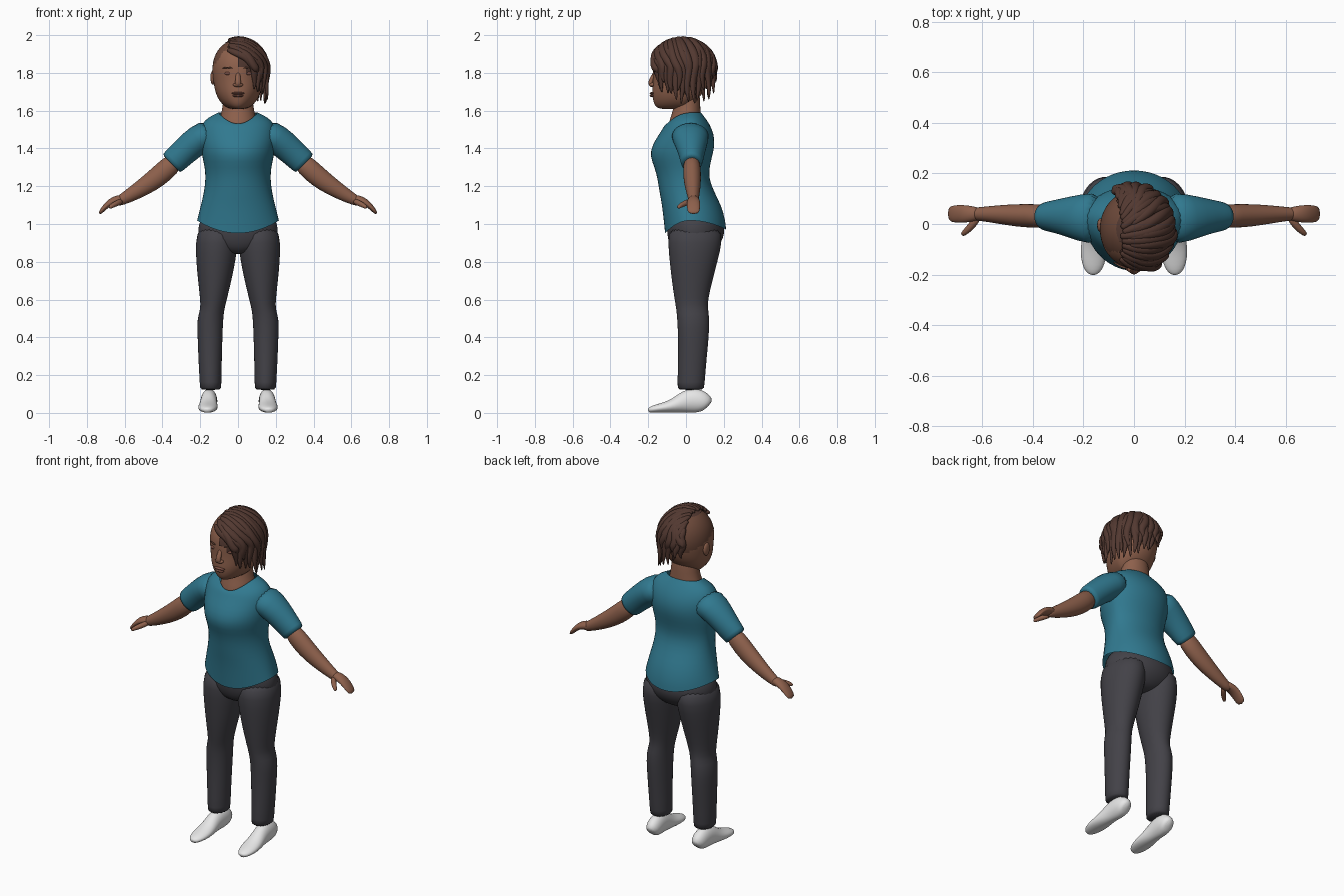
import bpy, bmesh, math, random
from mathutils import Vector

random.seed(4)
if "Cube" in bpy.data.objects:
    bpy.data.objects.remove(bpy.data.objects["Cube"])


def material(name, r, g, b):
    m = bpy.data.materials.new(name)
    m.use_nodes = True
    m.diffuse_color = (r, g, b, 1)
    m.node_tree.nodes["Principled BSDF"].inputs["Base Color"].default_value = (r, g, b, 1)
    return m


SKIN = material("skin", .27, .118, .072)
SCALP = material("shaved_hair", .15, .066, .042)
HAIR = material("dark_brown_hair", .085, .04, .03)
TEAL = material("teal_cloth", .03, .19, .275)
GREY = material("charcoal_cloth", .056, .054, .064)
WHITE = material("white_shoe", .8, .8, .8)
LIP = material("lip", .2, .078, .055)


def make(name, rings, mat, levels=1, caps=True):
    """Skin a list of vertex rings into a smooth object."""
    bm = bmesh.new()
    rows = [[bm.verts.new(p) for p in ring] for ring in rings]
    n = len(rows[0])
    for a, b in zip(rows, rows[1:]):
        for i in range(n):
            j = (i + 1) % n
            bm.faces.new((a[i], a[j], b[j], b[i]))
    if caps:
        bm.faces.new(rows[0])
        bm.faces.new(rows[-1])
    bmesh.ops.recalc_face_normals(bm, faces=bm.faces)
    for f in bm.faces:
        f.smooth = True
    me = bpy.data.meshes.new(name)
    bm.to_mesh(me)
    bm.free()
    me.materials.append(mat)
    ob = bpy.data.objects.new(name, me)
    bpy.context.collection.objects.link(ob)
    if levels:
        sub = ob.modifiers.new("smooth", "SUBSURF")
        sub.levels = sub.render_levels = levels
    return ob


def body(name, rows, mat, y0, side=1, n=24, levels=1, caps=True):
    """Stack of rings: z, centre x, half width, front y, back y, front dip, back dip."""
    rings = []
    for z, cx, rx, yf, yb, *dip in rows:
        df, db = dip or (0, 0)
        ring = []
        for i in range(n):
            c, s = math.cos(math.tau * i / n), math.sin(math.tau * i / n)
            reach, drop = (y0 - yf, df) if s < 0 else (yb - y0, db)
            ring.append((side * (cx + rx * c), y0 + reach * s, z - drop * s * s))
        rings.append(ring)
    return make(name, rings, mat, levels, caps)


def tube(name, path, sizes, normals, mat, n=12, levels=1):
    """Elliptical tube; each size is half width across and half height along the normal."""
    path = [Vector(p) for p in path]
    rings = []
    for k, p in enumerate(path):
        t = (path[min(k + 1, len(path) - 1)] - path[max(k - 1, 0)]).normalized()
        hint = normals[k] if isinstance(normals, list) else Vector(normals)
        across = t.cross(hint).normalized()
        up = across.cross(t)
        w, h = sizes[k]
        rings.append([p + across * w * math.cos(math.tau * i / n)
                      + up * h * math.sin(math.tau * i / n) for i in range(n)])
    return make(name, rings, mat, levels)


def blob(name, loc, radii, mat):
    me = bpy.data.meshes.new(name)
    bm = bmesh.new()
    bmesh.ops.create_uvsphere(bm, u_segments=20, v_segments=12, radius=1)
    for v in bm.verts:
        v.co = Vector(a * r + c for a, r, c in zip(v.co, radii, loc))
    for f in bm.faces:
        f.smooth = True
    bm.to_mesh(me)
    bm.free()
    me.materials.append(mat)
    ob = bpy.data.objects.new(name, me)
    bpy.context.collection.objects.link(ob)
    return ob


# Shirt body, with a dipping hem and neckline
body("shirt", [
    (1.02, 0, .219, -.112, .214, .07, .05), (1.05, 0, .211, -.118, .21, .04, .03),
    (1.1, 0, .198, -.128, .188), (1.17, 0, .181, -.142, .15), (1.24, 0, .173, -.152, .122),
    (1.3, 0, .177, -.168, .125), (1.36, 0, .192, -.194, .14), (1.42, 0, .2, -.181, .154),
    (1.48, 0, .205, -.14, .148), (1.53, 0, .195, -.122, .125, .02, 0),
    (1.565, 0, .16, -.112, .1, .04, 0), (1.59, 0, .105, -.102, .08, .06, 0)],
    TEAL, .02, caps=False)

# Trousers: hips, then one leg each side
body("trouser_hips", [
    (1.07, 0, .18, -.1, .17), (1, 0, .21, -.102, .2), (.95, 0, .216, -.102, .207),
    (.9, 0, .2, -.092, .188), (.86, 0, .13, -.07, .15), (.84, 0, .06, -.04, .11)], GREY, .04)

for s, label in ((1, "left"), (-1, "right")):
    body(label + "_trouser_leg", [
        (1, .105, .105, -.09, .19), (.9, .112, .114, -.097, .193), (.8, .118, .104, -.087, .167),
        (.7, .123, .089, -.076, .141), (.6, .13, .071, -.061, .116), (.55, .135, .063, -.052, .116),
        (.5, .148, .07, -.047, .126), (.4, .148, .066, -.042, .121), (.3, .148, .063, -.042, .111),
        (.14, .145, .057, -.046, .097), (.12, .145, .057, -.046, .097)], GREY, .03, s)

    # Shoe, running from heel to toe: y, half width, height
    shoe = [(.118, .024, .07), (.105, .04, .1), (.07, .045, .13), (.02, .044, .13), (-.02, .045, .108),
            (-.06, .05, .078), (-.11, .054, .058), (-.16, .046, .044), (-.19, .03, .032), (-.2, .012, .022)]
    tube(label + "_shoe", [(s * (.155 - .04 * y), y, h / 2) for y, w, h in shoe],
         [(w, h / 2) for y, w, h in shoe], (0, 0, 1), WHITE, 16)

    # Sleeve, arm, hand and thumb
    tube(label + "_sleeve",
         [(s * .13, .02, 1.485), (s * .21, .025, 1.45), (s * .285, .03, 1.383),
          (s * .345, .03, 1.327), (s * .355, .03, 1.317)],
         [(.11, .082), (.095, .08), (.072, .074), (.058, .069), (.056, .068)], (0, 0, 1), TEAL, 20)
    tube(label + "_arm",
         [(s * .32, .03, 1.345), (s * .4, .032, 1.27), (s * .46, .034, 1.222),
          (s * .54, .038, 1.17), (s * .62, .04, 1.125), (s * .65, .04, 1.115)],
         [(.046, .055), (.048, .057), (.046, .053), (.037, .042), (.026, .029), (.024, .022)],
         (0, 0, 1), SKIN, 16)
    tube(label + "_hand",
         [(s * .605, .04, 1.133), (s * .64, .04, 1.128), (s * .675, .04, 1.117),
          (s * .71, .04, 1.085), (s * .735, .04, 1.052)],
         [(.024, .024), (.032, .025), (.037, .02), (.036, .014), (.03, .009)], (0, 0, 1), SKIN)
    tube(label + "_thumb",
         [(s * .615, .03, 1.122), (s * .64, -.005, 1.11), (s * .665, -.03, 1.098), (s * .682, -.044, 1.085)],
         [(.016, .017), (.016, .016), (.013, .013), (.009, .009)], (0, 0, 1), SKIN, 10)

    # Ear, eye and brow
    blob(label + "_ear", (s * .133, -.005, 1.775), (.013, .027, .038), SKIN)
    blob(label + "_eye", (s * .052, -.158, 1.797), (.02, .009, .009), LIP)
    tube(label + "_brow", [(s * .026, -.176, 1.823), (s * .055, -.168, 1.831), (s * .085, -.148, 1.824)],
         [(.005, .004), (.005, .005), (.003, .002)], (0, 0, 1), SCALP, 8)

# Neck and upper chest
body("neck", [(1.46, 0, .11, -.1, .08), (1.52, 0, .105, -.096, .08), (1.56, 0, .098, -.084, .078),
              (1.6, 0, .085, -.07, .077), (1.66, 0, .078, -.06, .075), (1.73, 0, .07, -.05, .07)], SKIN, .01)

# Head, with the shaved scalp coloured by a sloping hairline
head = body("head", [
    (1.607, 0, .035, -.135, -.03), (1.62, 0, .068, -.162, 0), (1.65, 0, .1, -.176, .05),
    (1.7, 0, .123, -.182, .1), (1.76, 0, .132, -.174, .125), (1.82, 0, .139, -.178, .138),
    (1.88, 0, .131, -.169, .127), (1.93, 0, .103, -.132, .1), (1.962, 0, .065, -.088, .055),
    (1.977, 0, .025, -.045, .015)], SKIN, -.02, levels=2)
bpy.context.view_layer.objects.active = head
head.select_set(True)
bpy.ops.object.modifier_apply(modifier="smooth")
head.data.materials.append(SCALP)
for f in head.data.polygons:
    if f.center.z + .4 * f.center.y > 1.82 and f.center.y > -.11:
        f.material_index = 1

# Nose and mouth
tube("nose_bridge", [(0, -.158, 1.81), (0, -.178, 1.775), (0, -.192, 1.742), (0, -.18, 1.73)],
     [(.012, .01), (.013, .012), (.018, .014), (.014, .01)], (0, -1, 0), SKIN)
blob("nose_wings", (0, -.178, 1.737), (.027, .018, .012), SKIN)
blob("upper_lip", (0, -.176, 1.692), (.034, .016, .007), LIP)
blob("lower_lip", (0, -.175, 1.679), (.029, .017, .008), LIP)

# Hair cap beneath the locks, trimmed to the parting and the swept fringe
CENTRE = Vector((0, -.02, 1.83))
cap = blob("hair_cap", CENTRE, (.142, .162, .149), HAIR)
bm = bmesh.new()
bm.from_mesh(cap.data)
bare = []
for f in bm.faces:
    p = f.calc_center_median()
    fringe = p.y < -.07 and p.z < 1.92 - (p.x + .05)
    if p.x < -.055 or p.z < 1.74 or fringe:
        bare.append(f)
bmesh.ops.delete(bm, geom=bare, context="FACES")
bm.to_mesh(cap.data)
bm.free()


def lock(name, part, azimuth, end_z, part_x, lift):
    """One lock from the parting, over the skull, hanging down to a tip."""
    b, az = math.radians(part), math.radians(azimuth)
    start = Vector((part_x, -math.cos(b), math.sin(b))).normalized()
    rim = Vector((math.cos(az), math.sin(az), 0))
    sway = rim.cross(start).normalized()
    phase, flick = random.uniform(0, 6), random.uniform(-.1, .08)
    path, sizes, normals = [], [], []
    steps = 14
    for k in range(steps + 1):
        t = k / steps
        u = max(0, (t - .6) / .4)
        d = start.lerp(rim, min(1, t / .6)).normalized()
        grow = 1 + lift * min(1, t / .6) + flick * u
        p = CENTRE + Vector((d.x * .148 * grow, d.y * .167 * grow, d.z * .152))
        p.z -= (CENTRE.z - end_z) * u
        p += sway * .007 * math.sin(phase + 11 * t) * min(1, t * 3)
        taper = min(1, .55 + 2 * t) * (1 - .85 * u ** 1.6)
        path.append(p)
        sizes.append((.023 * taper, .018 * taper))
        normals.append(d)
    tube(name, path, sizes, normals, HAIR, 8)


# Two layers of locks fanned from the fringe round to the nape
for layer, count, part_x, rise, lift in ((1, 17, -.36, 0, 0), (2, 12, -.1, .055, .05)):
    for i in range(count):
        t = i / (count - 1)
        azimuth = -52 + 167 * t
        end_z = 1.635 + .1 * abs(2 * t - .85) ** 1.6 + rise + random.uniform(-.012, .025)
        lock(f"hair_lock_{layer}_{i + 1}", 42 + 98 * t, azimuth, end_z,
             part_x + random.uniform(-.05, .05), lift + random.uniform(-.03, .03))
